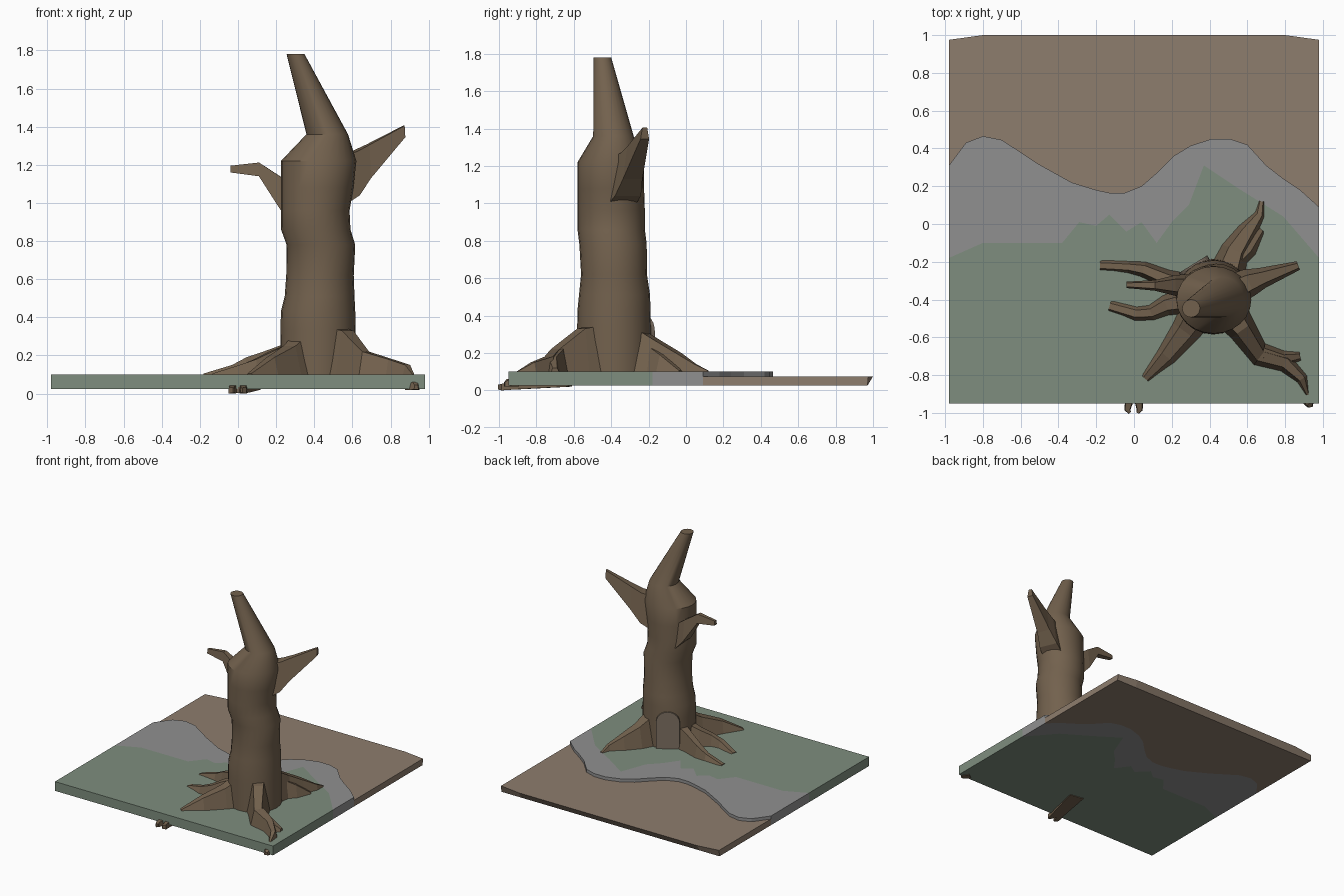
import bpy, bmesh, math
from mathutils import Vector

if "Cube" in bpy.data.objects:
    bpy.data.objects.remove(bpy.data.objects["Cube"])


def mat(name, r, g, b):
    m = bpy.data.materials.new(name)
    m.diffuse_color = (r, g, b, 1)
    m.use_nodes = True
    m.node_tree.nodes["Principled BSDF"].inputs["Base Color"].default_value = m.diffuse_color
    return m


BARK = mat("bark", 0.17, 0.12, 0.075)
GRASS = mat("grass", 0.21, 0.27, 0.21)
STONE = mat("stone", 0.28, 0.28, 0.28)
DIRT = mat("dirt", 0.27, 0.205, 0.155)
DOOR = mat("door_wood", 0.21, 0.165, 0.125)


def finish(name, bm, material, smooth=False):
    bmesh.ops.remove_doubles(bm, verts=bm.verts, dist=1e-5)
    bmesh.ops.recalc_face_normals(bm, faces=bm.faces)
    me = bpy.data.meshes.new(name)
    bm.to_mesh(me)
    bm.free()
    me.materials.append(material)
    ob = bpy.data.objects.new(name, me)
    bpy.context.collection.objects.link(ob)
    if smooth:
        bpy.context.view_layer.objects.active = ob
        ob.select_set(True)
        bpy.ops.object.shade_smooth_by_angle(angle=math.radians(35))
        ob.select_set(False)
    return ob


def loft(name, rings, material, smooth=False):
    """Closed skin through rings of equal vertex count, capped at both ends."""
    bm = bmesh.new()
    vs = [[bm.verts.new(p) for p in ring] for ring in rings]
    n = len(vs[0])
    for a, b in zip(vs, vs[1:]):
        for i in range(n):
            j = (i + 1) % n
            bm.faces.new((a[i], a[j], b[j], b[i]))
    bm.faces.new(vs[0])
    bm.faces.new(vs[-1])
    return finish(name, bm, material, smooth)


def limb(name, pts, taper=0.5):
    """Angular root or branch; each point is x, y, half width, low z, high z."""
    rings = []
    for i, (x, y, w, lo, hi) in enumerate(pts):
        a, b = pts[max(i - 1, 0)], pts[min(i + 1, len(pts) - 1)]
        d = Vector((b[0] - a[0], b[1] - a[1])).normalized()
        nx, ny = -d.y * w, d.x * w
        rings.append([(x - nx, y - ny, lo), (x + nx, y + ny, lo),
                      (x + nx * taper, y + ny * taper, hi),
                      (x - nx * taper, y - ny * taper, hi)])
    return loft(name, rings, BARK)


def slab(name, outline, lo, hi, material, wall_low):
    """Flat region; wall_low(a, b) gives the bottom of that edge's wall, or None."""
    bm = bmesh.new()
    top = [bm.verts.new((x, y, hi)) for x, y in outline]
    bm.faces.new(top)
    bm.faces.new([bm.verts.new((x, min(y, 0.97), lo)) for x, y in outline])
    n = len(outline)
    for i in range(n):
        a, b = outline[i], outline[(i + 1) % n]
        z = wall_low(a, b)
        if z is not None:
            bm.faces.new([bm.verts.new(p) for p in (
                (*a, hi), (*b, hi), (b[0], min(b[1], 0.97) if z == lo else b[1], z),
                (a[0], min(a[1], 0.97) if z == lo else a[1], z))])
    return finish(name, bm, material)


# Ground: three flush regions sharing two wandering borders
grass_edge = [(-.98, -.18), (-.8, -.1), (-.38, -.1), (-.29, .01), (-.2, -.01),
              (-.13, .05), (-.04, -.04), (.04, .01), (.12, -.1), (.2, .01),
              (.29, .1), (.37, .31), (.55, .19), (.79, .04), (.98, -.18)]
stone_edge = [(-.98, .31), (-.89, .43), (-.8, .465), (-.7, .445), (-.6, .38),
              (-.51, .32), (-.33, .22), (-.2, .18), (-.13, .165), (-.05, .165),
              (.04, .2), (.12, .27), (.21, .36), (.3, .415), (.41, .45),
              (.51, .45), (.6, .42), (.7, .31), (.79, .24), (.88, .18), (.98, .09)]


def on_side(a, b):
    return abs(a[0]) > .97 and a[0] == b[0]


slab("grass_ground", [(-.98, -.95)] + grass_edge + [(.98, -.95)], .025, .10, GRASS,
     lambda a, b: .025 if on_side(a, b) or (a[1] < -.9 and b[1] < -.9) else None)
slab("stone_ground", grass_edge + stone_edge[::-1], .025, .10, STONE,
     lambda a, b: .025 if on_side(a, b) else
     (.075 if a in stone_edge and b in stone_edge else None))
slab("dirt_ground", stone_edge + [(.98, .975), (.8, 1), (-.8, 1), (-.98, .975)],
     .025, .075, DIRT,
     lambda a, b: .025 if on_side(a, b) or min(a[1], b[1]) > .9 else None)

# Trunk: x, y, radius in x, radius in y, z, ending in a leaning broken spike
trunk = [(.42, -.385, .2, .2, .09), (.42, -.385, .197, .197, .33),
         (.42, -.385, .195, .195, .43), (.428, -.382, .183, .19, .51),
         (.43, -.385, .177, .176, .62), (.435, -.39, .18, .18, .78),
         (.408, -.4, .182, .18, .86), (.405, -.4, .18, .18, .96),
         (.415, -.402, .19, .178, 1.08), (.423, -.402, .198, .178, 1.22),
         (.468, -.388, .109, .108, 1.36), (.302, -.447, .047, .047, 1.78)]
N = 24
loft("trunk", [[(x + rx * math.cos(2 * math.pi * i / N),
                 y + ry * math.sin(2 * math.pi * i / N), z) for i in range(N)]
               for x, y, rx, ry, z in trunk], BARK, True)

# Arched door on the back left of the trunk
out = Vector((-.53, .85, 0)).normalized()
side = Vector((-out.y, out.x, 0))
arch = [(-.088, .1), (.088, .1)] + [
    (.088 * math.cos(math.pi * k / 10), .31 + .088 * math.sin(math.pi * k / 10))
    for k in range(11)]
loft("door", [[Vector((.42, -.385, z)) + side * u + out * r for u, z in arch]
              for r in (.15, .203)], DOOR)

# Spreading roots
G = .095
limb("root_back", [(.49, -.27, .1, G, .34), (.535, -.14, .075, G, .26),
                   (.6, -.04, .055, G, .2), (.665, .05, .028, G, .14),
                   (.675, .12, .016, G, .105)])
limb("root_back_fork", [(.52, -.2, .06, G, .25), (.6, -.12, .06, G, .19),
                        (.675, -.03, .02, G, .105)])
limb("root_left_rear", [(.28, -.33, .07, G, .27), (.17, -.29, .05, G, .23),
                        (.05, -.24, .042, G, .19), (-.03, -.228, .032, G, .15),
                        (-.18, -.22, .03, G, .105)])
limb("root_left_front", [(.27, -.41, .07, G, .26), (.17, -.43, .055, G, .22),
                         (.09, -.47, .042, G, .18), (.01, -.475, .038, G, .15),
                         (-.13, -.435, .032, G, .105)])
limb("root_front_left", [(.33, -.48, .095, G, .31), (.27, -.57, .078, G, .25),
                         (.17, -.7, .055, G, .19), (.06, -.82, .026, G, .105)])
limb("root_front_right", [(.5, -.46, .1, G, .35), (.575, -.56, .075, G, .33),
                          (.67, -.7, .058, G, .22), (.8, -.735, .05, G, .18),
                          (.89, -.82, .032, G, .15), (.92, -.905, .01, G, .1)])
limb("root_front_right_fork", [(.68, -.68, .05, G, .22), (.79, -.715, .045, G, .18),
                               (.88, -.7, .024, G, .12)])

# Root ends showing beneath the ground
limb("under_root", [(.06, -.62, .06, .02, .03), (.02, -.85, .05, .008, .03),
                    (0, -.95, .045, .003, .035)], 1)
for x, tip in ((-.026, -.035), (.026, .03)):
    limb("under_root_tip", [(x, -.94, .022, .003, .045), (tip, -.985, .016, 0, .035),
                            (tip * .6, -1, .008, .005, .03)], .8)
limb("under_root_corner", [(.9, -.91, .03, .02, .05), (.93, -.95, .025, .02, .06),
                           (.935, -.97, .012, .022, .045)], .7)

# Broken branches
limb("branch_right", [(.5, -.36, .085, .97, 1.24), (.61, -.31, .075, 1.04, 1.27),
                      (.68, -.285, .055, 1.13, 1.305), (.87, -.22, .024, 1.345, 1.405)], .55)
limb("branch_left", [(.3, -.33, .065, .88, 1.08), (.22, -.325, .055, .97, 1.14),
                     (.11, -.325, .028, 1.14, 1.212), (-.04, -.322, .017, 1.16, 1.195)], .6)
